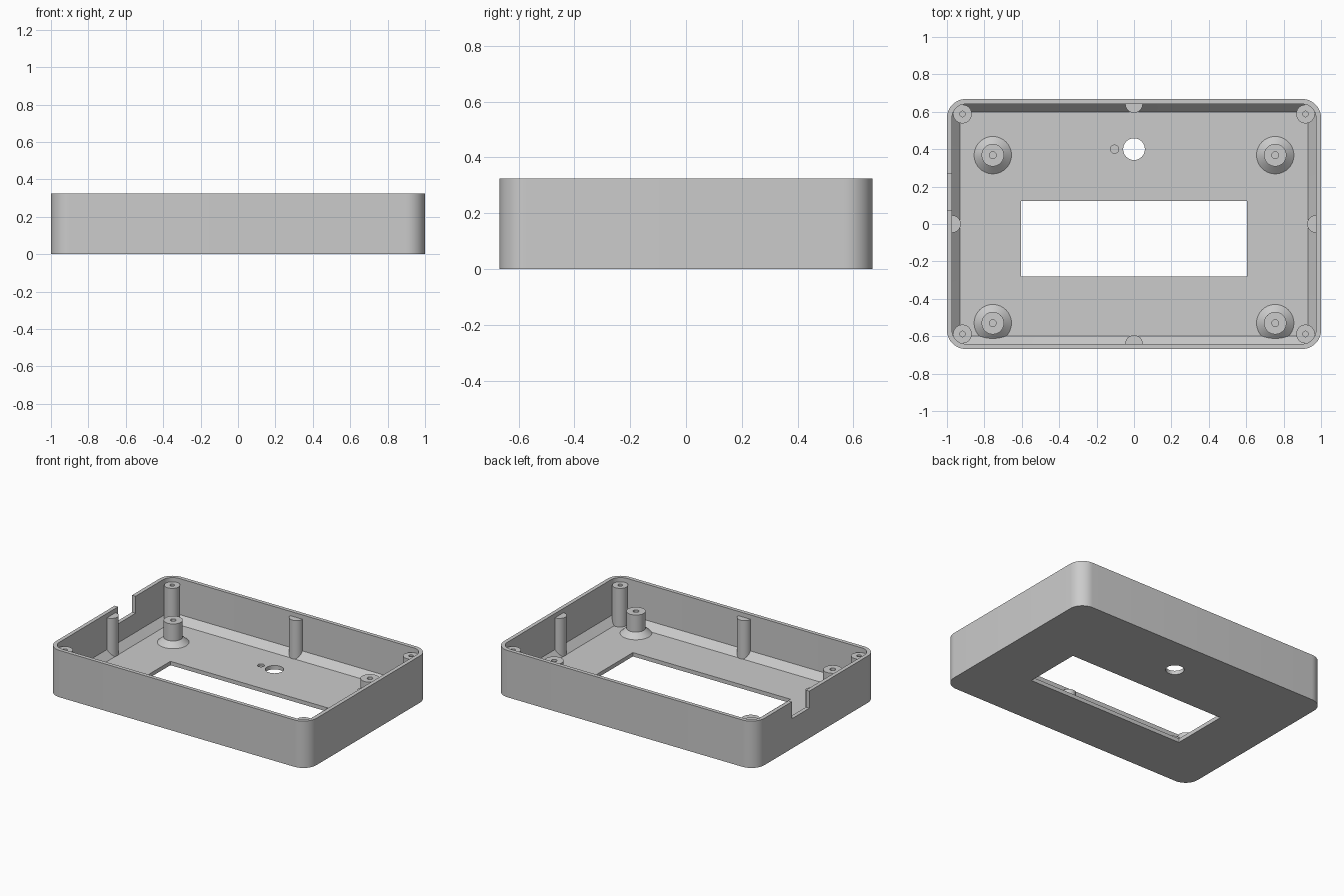
import bpy, bmesh
from math import sin, cos, pi

if "Cube" in bpy.data.objects:
    bpy.data.objects.remove(bpy.data.objects["Cube"], do_unlink=True)

HX, HY, H = 1.0, 0.668, 0.325      # half length, half width, height
WALL, FLOOR = 0.027, 0.027
RIM_DROP = 0.295                   # top of the bosses and posts

grey = bpy.data.materials.new("plain grey")
grey.use_nodes = True
grey.diffuse_color = (0.6, 0.6, 0.6, 1)
grey.node_tree.nodes["Principled BSDF"].inputs["Base Color"].default_value = (0.6, 0.6, 0.6, 1)


def finish(name, bm):
    bmesh.ops.recalc_face_normals(bm, faces=bm.faces[:])
    mesh = bpy.data.meshes.new(name)
    bm.to_mesh(mesh)
    bm.free()
    mesh.materials.append(grey)
    obj = bpy.data.objects.new(name, mesh)
    bpy.context.collection.objects.link(obj)
    return obj


def smooth(obj):
    bpy.ops.object.select_all(action="DESELECT")
    obj.select_set(True)
    bpy.context.view_layer.objects.active = obj
    bpy.ops.object.shade_smooth_by_angle(angle=pi / 6)


def rounded_rect(inset, radius, steps=12):
    pts = []
    for q, (sx, sy) in enumerate([(1, 1), (-1, 1), (-1, -1), (1, -1)]):
        cx, cy = sx * (HX - inset - radius), sy * (HY - inset - radius)
        for i in range(steps + 1):
            a = (q + i / steps) * pi / 2
            pts.append((cx + radius * cos(a), cy + radius * sin(a)))
    return pts


def skin(name, rings):
    """Join equal closed rings of 3D points and cap both ends."""
    bm = bmesh.new()
    loops = [[bm.verts.new(p) for p in ring] for ring in rings]
    n = len(loops[0])
    for a, b in zip(loops, loops[1:]):
        for i in range(n):
            j = (i + 1) % n
            bm.faces.new((a[i], a[j], b[j], b[i]))
    bm.faces.new(loops[0])
    bm.faces.new(loops[-1])
    return finish(name, bm)


def lathe(name, x, y, profile, segments=40):
    ang = [2 * pi * i / segments for i in range(segments)]
    return skin(name, [[(x + r * cos(a), y + r * sin(a), z) for a in ang]
                       for r, z in profile])


def box(name, x0, x1, y0, y1, z0, z1):
    return skin(name, [[(x0, y0, z), (x1, y0, z), (x1, y1, z), (x0, y1, z)]
                       for z in (z0, z1)])


def cut(obj, cutter):
    cutter.hide_render = True
    mod = obj.modifiers.new("cut", "BOOLEAN")
    mod.operation, mod.solver, mod.object = "DIFFERENCE", "EXACT", cutter
    bpy.context.view_layer.objects.active = obj
    bpy.ops.object.modifier_apply(modifier=mod.name)
    bpy.data.objects.remove(cutter, do_unlink=True)


# Open tray with a sloped inner foot along the walls
sections = [(0, 0.1, 0), (0, 0.1, H), (WALL, 0.073, H),
            (WALL, 0.073, 0.075), (0.07, 0.03, FLOOR)]
shell = skin("enclosure_shell", [[(x, y, z) for x, y in rounded_rect(i, r)]
                                 for i, r, z in sections])

# Display window, round hole, shallow dimple and side cable notch
cut(shell, box("window_cutter", -0.605, 0.605, -0.282, 0.123, -0.1, 0.1))
cut(shell, lathe("hole_cutter", 0, 0.4, [(0.058, -0.1), (0.058, 0.1)]))
cut(shell, lathe("dimple_cutter", -0.104, 0.4, [(0.022, 0.012), (0.022, 0.1)]))
cut(shell, box("notch_cutter", -1.1, -0.96, 0.076, 0.267, 0.207, 0.5))
smooth(shell)

# Corner screw bosses and board standoffs, each with a blind screw hole
for sx, side in ((1, "left"), (-1, "right")):
    for sy, end in ((1, "back"), (-1, "front")):
        smooth(lathe(f"corner_boss_{end}_{side}", sx * 0.917, sy * 0.588,
                     [(0.05, 0.015), (0.05, RIM_DROP), (0.015, RIM_DROP), (0.015, 0.1)]))
        y = 0.368 if sy > 0 else -0.53
        smooth(lathe(f"standoff_{end}_{side}", sx * 0.755, y,
                     [(0.1, 0.015), (0.1, FLOOR), (0.06, 0.062), (0.06, 0.18),
                      (0.018, 0.18), (0.018, 0.06)]))

# Half-round posts at the middle of each wall
for name, nx, ny in (("left", 1, 0), ("right", -1, 0), ("back", 0, 1), ("front", 0, -1)):
    cx, cy = nx * (HX - WALL), ny * (HY - WALL)
    r = 0.047
    flat = [(r * cos(pi * i / 20), -r * sin(pi * i / 20)) for i in range(21)]
    flat = [(r, 0.01)] + flat + [(-r, 0.01)]
    smooth(skin(f"wall_post_{name}",
                [[(cx + v * nx - u * ny, cy + v * ny + u * nx, z) for u, v in flat]
                 for z in (0.015, RIM_DROP)]))
